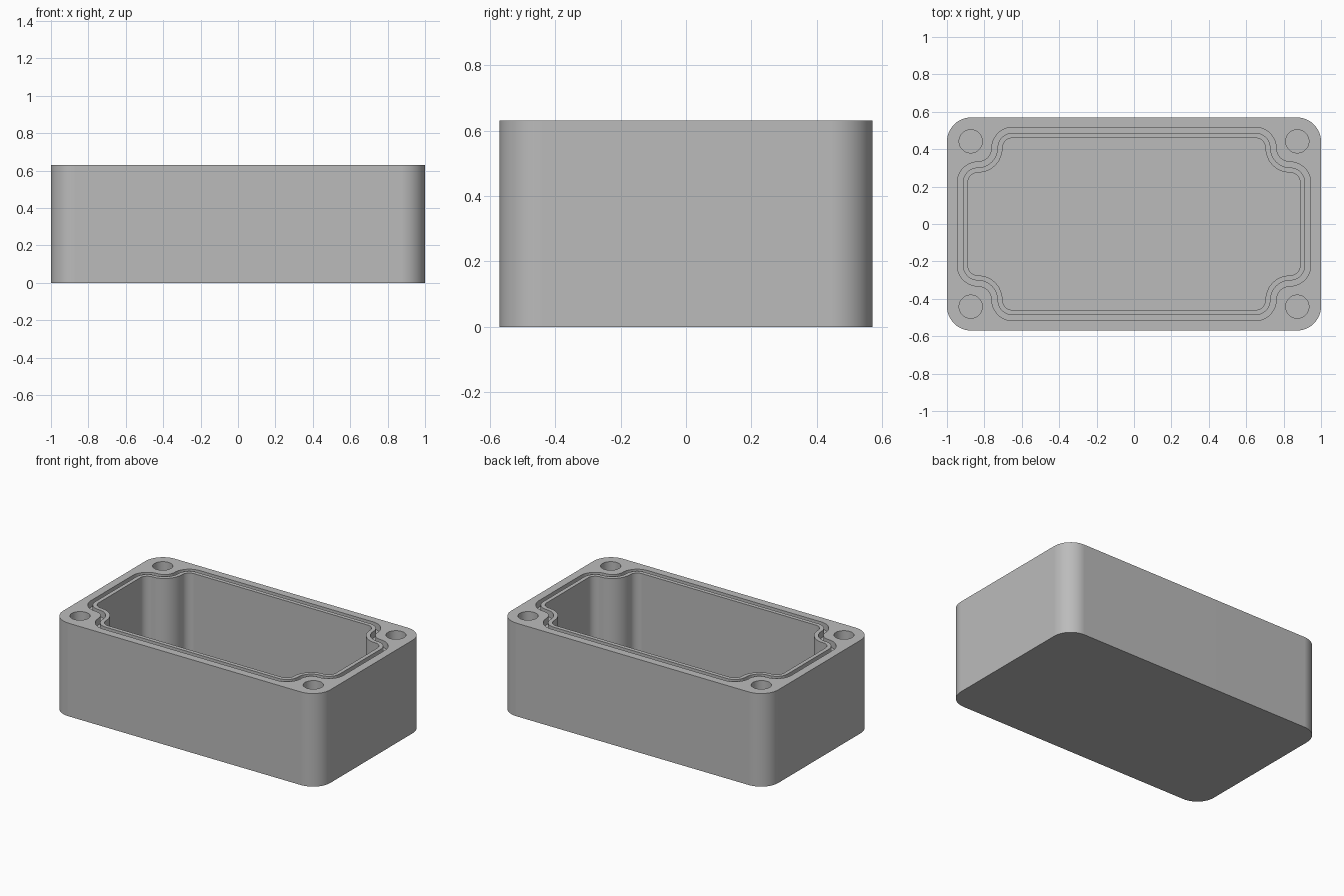
import bpy, bmesh
from math import sin, cos, radians

cube = bpy.data.objects.get("Cube")
if cube:
    bpy.data.objects.remove(cube, do_unlink=True)

HEIGHT, FLOOR = 0.63, 0.08
HALF_X, HALF_Y, CORNER = 1.0, 0.57, 0.13
SCREW_X, SCREW_Y, SCREW_R = 0.873, 0.442, 0.062

grey = bpy.data.materials.new("grey plastic")
grey.use_nodes = True
grey.diffuse_color = (0.5, 0.5, 0.5, 1)
grey.node_tree.nodes["Principled BSDF"].inputs["Base Color"].default_value = (0.5, 0.5, 0.5, 1)


def arc(cx, cy, r, start, end, n=12):
    angles = [radians(start + (end - start) * i / n) for i in range(n + 1)]
    return [(cx + r * cos(a), cy + r * sin(a)) for a in angles]


def four_way(quarter):
    """Mirror a quarter outline into a full closed outline."""
    left = [(-x, y) for x, y in reversed(quarter)]
    half = quarter + left
    return half + [(-x, -y) for x, y in half]


def pocket_outline(r):
    """Rounded outline that steps inward around each screw boss."""
    cx, cy, gap = 0.834, 0.406, 0.185
    side = arc(cx, cy - gap, r, 0, 90)
    boss = arc(cx, cy, gap - r, 270, 180)[1:-1]
    end = arc(cx - gap, cy, r, 0, 90)
    return four_way(side + boss + end)


def loft(name, rings, closed=False):
    """Skin a series of (outline, height) rings, capped or joined end to end."""
    bm = bmesh.new()
    loops = [[bm.verts.new((x, y, z)) for x, y in pts] for pts, z in rings]
    pairs = list(zip(loops, loops[1:]))
    if closed:
        pairs.append((loops[-1], loops[0]))
    else:
        bm.faces.new(loops[0][::-1])
        bm.faces.new(loops[-1])
    for a, b in pairs:
        for i in range(len(a)):
            j = (i + 1) % len(a)
            bm.faces.new((a[i], a[j], b[j], b[i]))
    bmesh.ops.recalc_face_normals(bm, faces=bm.faces)
    mesh = bpy.data.meshes.new(name)
    bm.to_mesh(mesh)
    bm.free()
    mesh.materials.append(grey)
    obj = bpy.data.objects.new(name, mesh)
    bpy.context.collection.objects.link(obj)
    return obj


# Outer shell block
outer = four_way(arc(HALF_X - CORNER, HALF_Y - CORNER, CORNER, 0, 90))
body = loft("enclosure_body", [(outer, 0), (outer, HEIGHT)])

# Cutters: main cavity, gasket groove, four screw holes
above = HEIGHT + 0.1
groove_out, groove_in, cavity = (pocket_outline(r) for r in (0.111, 0.081, 0.054))
groove_floor = HEIGHT - 0.045
cutters = [
    loft("cavity_cutter", [(cavity, FLOOR), (cavity, above)]),
    loft("groove_cutter", [(groove_out, groove_floor), (groove_out, above),
                           (groove_in, above), (groove_in, groove_floor)], closed=True),
]
for sx in (-1, 1):
    for sy in (-1, 1):
        hole = arc(sx * SCREW_X, sy * SCREW_Y, SCREW_R, 0, 360, 40)[:-1]
        cutters.append(loft("screw_hole_cutter", [(hole, HEIGHT - 0.45), (hole, above)]))

bpy.ops.object.select_all(action="DESELECT")
body.select_set(True)
bpy.context.view_layer.objects.active = body
for cutter in cutters:
    cutter.hide_render = True
    mod = body.modifiers.new("cut", "BOOLEAN")
    mod.operation = "DIFFERENCE"
    mod.solver = "EXACT"
    mod.object = cutter
    bpy.ops.object.modifier_apply(modifier=mod.name)
    bpy.data.objects.remove(cutter, do_unlink=True)

# Smooth the rounded walls, keep the rims crisp and the flats flat
bpy.ops.object.shade_smooth_by_angle(angle=radians(30))
weighted = body.modifiers.new("flat walls", "WEIGHTED_NORMAL")
weighted.keep_sharp = True
